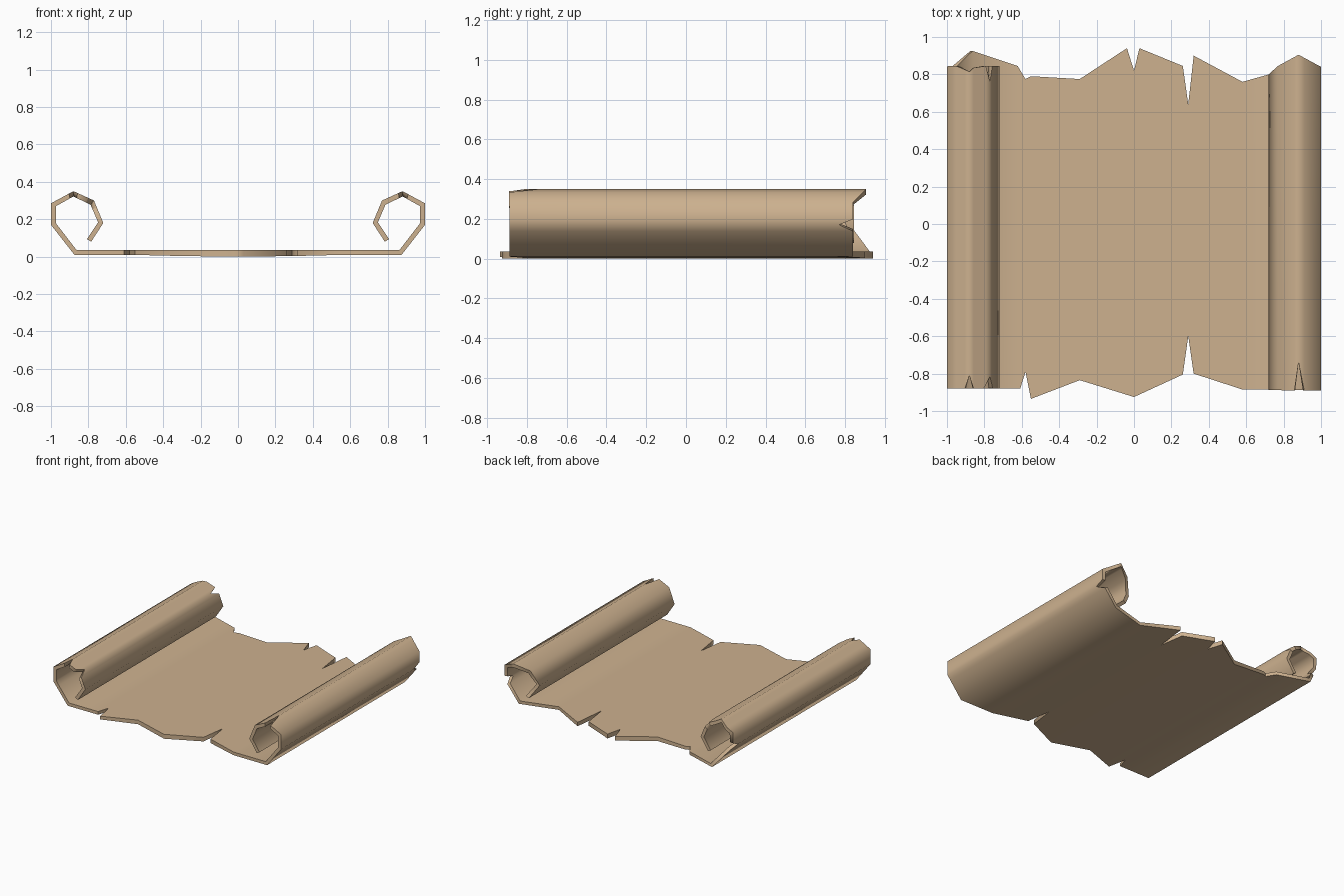
import bpy, math

if "Cube" in bpy.data.objects:
    bpy.data.objects.remove(bpy.data.objects["Cube"])

# Parchment colour
mat = bpy.data.materials.new("parchment tan")
mat.diffuse_color = (0.61, 0.44, 0.275, 1)
mat.use_nodes = True
mat.node_tree.nodes["Principled BSDF"].inputs["Base Color"].default_value = mat.diffuse_color

# Right half of the cross-section: (outer x, outer z, inner x, inner z)
half = [(0, 0.0, 0, 0.035), (0.29, 0.003, 0.29, 0.035), (0.58, 0.01, 0.58, 0.035),
        (0.875, 0.01, 0.863, 0.035), (1.0, 0.17, 0.973, 0.178), (1.0, 0.285, 0.973, 0.27),
        (0.88, 0.35, 0.88, 0.322), (0.77, 0.3, 0.788, 0.277), (0.72, 0.18, 0.748, 0.183),
        (0.785, 0.08, 0.808, 0.094)]
profile = [(-a, b, -c, d) for a, b, c, d in half[:0:-1]] + half

# Torn ends: (position along the profile, y)
back = [(0, .845), (1.75, .845), (2, .76), (2.2, .845), (2.8, .835), (3, .815), (3.6, .845),
        (4.75, .84), (5, .77), (5.2, .84), (6, .925), (6.85, .845), (7, .775), (7.1, .79),
        (8, .775), (8.87, .94), (9, .82), (9.1, .94), (9.9, .845), (10, .64), (10.1, .9),
        (11, .76), (12, .84), (12.8, .84), (13, .77), (13.25, .84), (14, .84), (15, .905),
        (16, .845), (17, .80), (18, .845)]
front = [(0, -.88), (1.7, -.88), (2, -.815), (2.3, -.88), (2.8, -.88), (3, -.81), (3.2, -.88),
         (6.9, -.88), (7, -.79), (7.1, -.935), (8, -.835), (9, -.925), (9.9, -.805), (10, -.6),
         (10.1, -.8), (11, -.885), (14.75, -.89), (15, -.74), (15.2, -.89), (18, -.885)]


def edge_y(table, s):
    for (s0, y0), (s1, y1) in zip(table, table[1:]):
        if s <= s1:
            return y0 + (y1 - y0) * (s - s0) / (s1 - s0)
    return table[-1][1]


def section(s):
    i = min(int(s), len(profile) - 2)
    return [a + (b - a) * (s - i) for a, b in zip(profile[i], profile[i + 1])]


# Scroll sheet: four vertices per station, bridged along the profile
stations = sorted({float(s) for s, _ in back + front} | {float(i) for i in range(len(profile))})
verts, faces = [], []
for s in stations:
    ox, oz, ix, iz = section(s)
    yf, yb = edge_y(front, s), edge_y(back, s)
    verts += [(ox, yf, oz), (ox, yb, oz), (ix, yb, iz), (ix, yf, iz)]
for k in range(len(stations) - 1):
    a, b = 4 * k, 4 * k + 4
    for j in range(4):
        n = (j + 1) % 4
        faces.append((a + j, a + n, b + n, b + j))
last = 4 * (len(stations) - 1)
faces += [(3, 2, 1, 0), (last, last + 1, last + 2, last + 3)]

mesh = bpy.data.meshes.new("scroll_sheet")
mesh.from_pydata(verts, [], faces)
mesh.materials.append(mat)
mesh.update()
obj = bpy.data.objects.new("scroll_sheet", mesh)
bpy.context.collection.objects.link(obj)
bpy.context.view_layer.objects.active = obj
obj.select_set(True)
bpy.ops.object.shade_smooth_by_angle(angle=math.radians(70))
